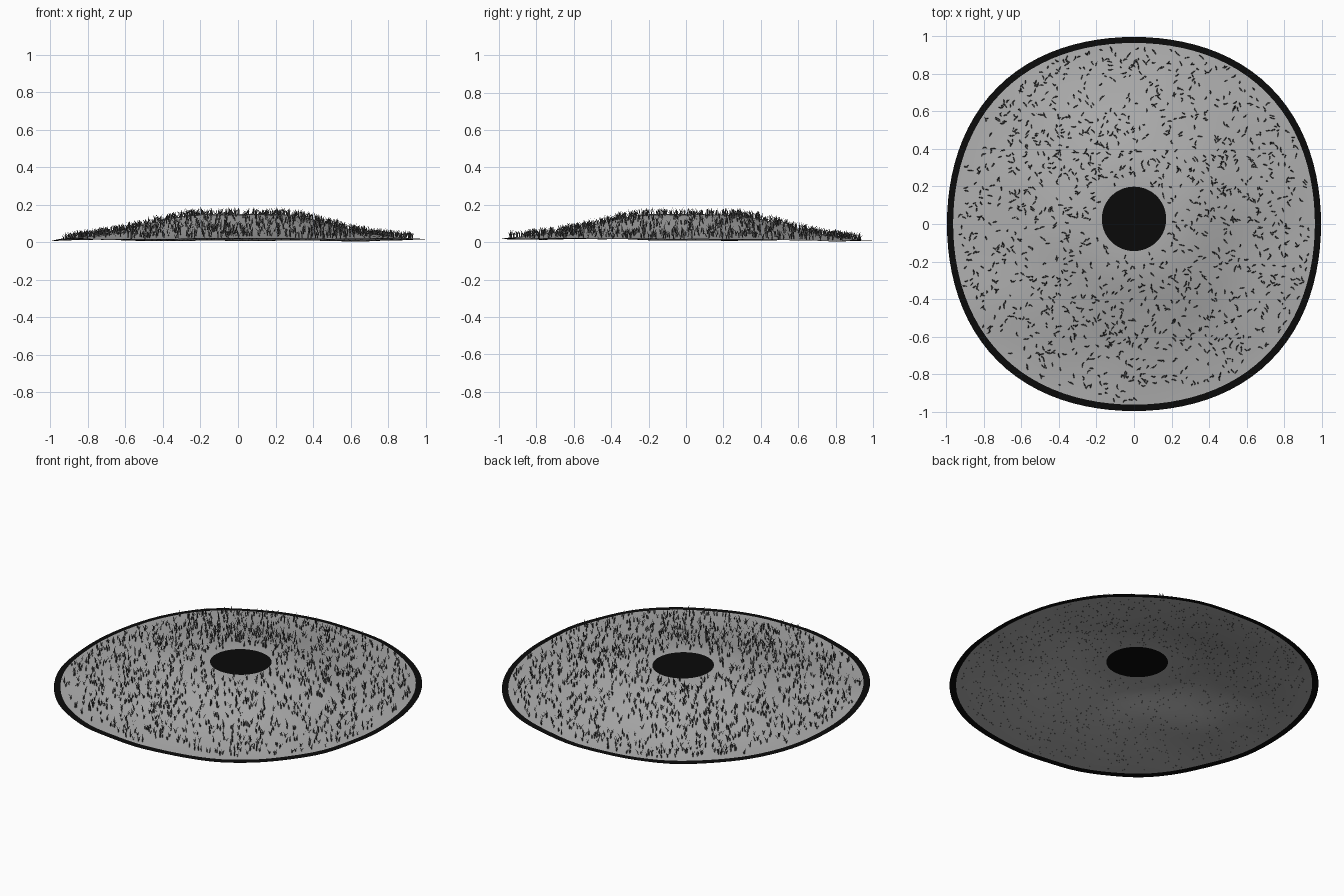
import bpy, bmesh, math, random
from mathutils import Vector, noise

if "Cube" in bpy.data.objects:
    bpy.data.objects.remove(bpy.data.objects["Cube"])

random.seed(4)
HUB_Y = 0.033   # dark patch sits slightly behind centre
SEG = 96
PROFILE = [(0, .150), (.2, .149), (.28, .143), (.36, .130), (.45, .107), (.55, .082),
           (.65, .060), (.75, .042), (.85, .027), (.93, .018), (1, .013)]


def material(name, v):
    m = bpy.data.materials.new(name)
    m.diffuse_color = (v, v, v, 1)
    m.use_nodes = True
    m.node_tree.nodes["Principled BSDF"].inputs["Base Color"].default_value = m.diffuse_color
    return m


def make_object(name, bm, mats):
    me = bpy.data.meshes.new(name)
    bm.to_mesh(me)
    bm.free()
    for m in mats:
        me.materials.append(m)
    ob = bpy.data.objects.new(name, me)
    bpy.context.collection.objects.link(ob)
    for p in me.polygons:
        p.use_smooth = True
    return ob


def height(t, x, y):
    for (r0, z0), (r1, z1) in zip(PROFILE, PROFILE[1:]):
        if t <= r1:
            z = z0 + (z1 - z0) * (t - r0) / (r1 - r0)
            break
    else:
        z = PROFILE[-1][1]
    bump = noise.noise(Vector((x * 3.2, y * 3.2, 1.7)))
    return max(0, z + bump * 0.010 * min(1, t * 2) - 0.004 * y * t)


def ground(t, a):
    # rounded-square outline, blended to a circle around the hub
    r = t * (0.997 + 0.033 * t * t * math.sin(2 * a) ** 2)
    x = r * math.cos(a)
    y = r * math.sin(a) + HUB_Y * (1 - t)
    return Vector((x, y, height(t, x, y)))


# Hollow mound sheet with dark centre patch and dark rim
RINGS = [.06, .12, .172, .22, .28, .34, .4, .46, .52, .58, .64, .7, .76, .82, .88, .93, .967, 1]
bm = bmesh.new()
centre = bm.verts.new(ground(0, 0))
prev = None
for t in RINGS:
    ring = [bm.verts.new(ground(t, 2 * math.pi * i / SEG)) for i in range(SEG)]
    for i in range(SEG):
        j = (i + 1) % SEG
        f = bm.faces.new((prev[i], ring[i], ring[j], prev[j]) if prev else (centre, ring[i], ring[j]))
        f.material_index = 1 if t < .18 or t > .97 else 0
    prev = ring
make_object("mound", bm, [material("soil_grey", .42), material("dark_patch", .003)])


# Grass: small V-shaped tufts of tapered, bending blades
def blade(bm, base, ang, length, width, lean):
    out = Vector((math.cos(ang), math.sin(ang), 0))
    side = Vector((-out.y, out.x, 0)) * width / 2
    p1 = base + out * lean * .3 + Vector((0, 0, length * .55))
    p2 = base + out * lean + Vector((0, 0, length))
    low = base - Vector((0, 0, .003))
    a, b = bm.verts.new(low - side * .7), bm.verts.new(low + side * .7)
    c, d = bm.verts.new(p1 + side), bm.verts.new(p1 - side)
    bm.faces.new((a, b, c, d))
    bm.faces.new((d, c, bm.verts.new(p2)))


bm = bmesh.new()
for _ in range(1500):
    t = math.sqrt(random.uniform(.2 ** 2, .95 ** 2))
    base = ground(t, random.uniform(0, 2 * math.pi))
    spin = random.uniform(0, 2 * math.pi)
    for k in range(2):
        blade(bm, base, spin + k * random.uniform(1.8, 3.4), random.uniform(.022, .042),
              random.uniform(.005, .008), random.uniform(.006, .022))
make_object("grass", bm, [material("grass_grey", .09)])
